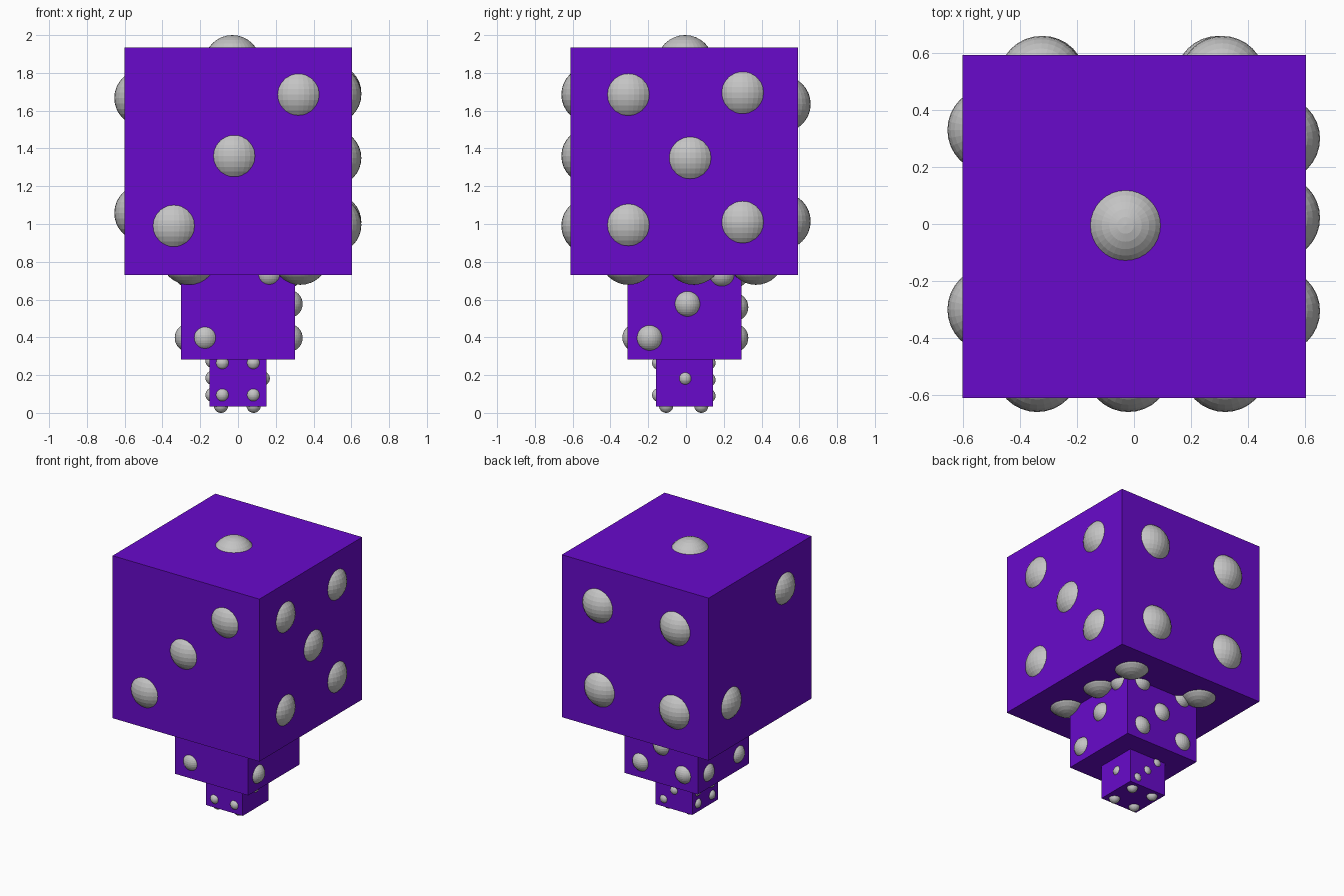
import bpy
import bmesh
from mathutils import Matrix

if "Cube" in bpy.data.objects:
    bpy.data.objects.remove(bpy.data.objects["Cube"])


def material(name, rgb):
    m = bpy.data.materials.new(name)
    m.diffuse_color = (*rgb, 1)
    m.use_nodes = True
    m.node_tree.nodes["Principled BSDF"].inputs["Base Color"].default_value = m.diffuse_color
    return m


PURPLE = material("purple", (0.14, 0.003, 0.6))
GREY = material("grey", (0.55, 0.55, 0.55))


def add_object(name, bm, mat):
    me = bpy.data.meshes.new(name)
    bm.to_mesh(me)
    bm.free()
    me.materials.append(mat)
    bpy.context.collection.objects.link(bpy.data.objects.new(name, me))


def cube(name, size, centre):
    bm = bmesh.new()
    bmesh.ops.create_cube(bm, size=size, matrix=Matrix.Translation(centre))
    add_object(name, bm, PURPLE)


def pips(name, radius, axis, depth, spots):
    """Spheres sunk into one face; spots are the two other coordinates in xyz order."""
    bm = bmesh.new()
    for spot in spots:
        c = list(spot)
        c.insert(axis, depth)
        bmesh.ops.create_uvsphere(bm, u_segments=32, v_segments=16, radius=radius,
                                  matrix=Matrix.Translation(c))
    add_object(name, bm, GREY)


def grid(us, vs):
    return [(u, v) for u in us for v in vs]


X, Y, Z = 0, 1, 2

# Large die on top
R = 0.15
cube("large_die", 1.205, (0.001, -0.009, 1.333))
pips("large_top_pip", R, Z, 1.85, [(-0.03, -0.005)])
pips("large_front_pips", R, Y, -0.51, [(-0.34, 0.99), (-0.02, 1.36), (0.32, 1.685)])
pips("large_right_pips", R, X, 0.503,
     [(-0.305, 1.685), (0.3, 1.695), (0.022, 1.35), (-0.305, 0.995), (0.3, 1.01)])
pips("large_left_pips", R, X, -0.505, [(-0.3, 1.667), (0.33, 1.058)])
pips("large_back_pips", R, Y, 0.51,
     [(0.31, 1.635), (-0.325, 1.635), (0.295, 1.015), (-0.32, 1.015)])
pips("large_bottom_pips", R, Z, 0.828, grid((-0.26, 0.33), (-0.305, 0.04, 0.37)))

# Middle die, its upper part sunk into the large one
R = 0.075
cube("middle_die", 0.603, (0, -0.009, 0.585))
pips("middle_front_pips", R, Y, -0.262, [(-0.175, 0.398), (0.165, 0.737)])
pips("middle_right_pips", R, X, 0.267, [(-0.193, 0.397), (0.008, 0.577), (0.19, 0.737)])
pips("middle_left_pips", R, X, -0.26, grid((-0.19, 0.165), (0.398, 0.737)))
pips("middle_back_pips", R, Y, 0.255,
     grid((-0.18, 0.17), (0.397, 0.735)) + [(0, 0.56)])

# Small die at the base, its top sunk into the middle one
R = 0.0375
cube("small_die", 0.302, (0, -0.009, 0.185))
pips("small_front_pips", R, Y, -0.142, grid((-0.083, 0.081), (0.095, 0.265)))
pips("small_right_pip", R, X, 0.131, [(-0.004, 0.182)])
pips("small_left_pips", R, X, -0.135, grid((-0.09, 0.075), (0.095, 0.185, 0.275)))
pips("small_back_pips", R, Y, 0.119, [(0.085, 0.09), (0, 0.175), (-0.085, 0.265)])
pips("small_bottom_pips", R, Z, 0.0375, grid((-0.09, 0.083), (-0.105, 0.081)))
